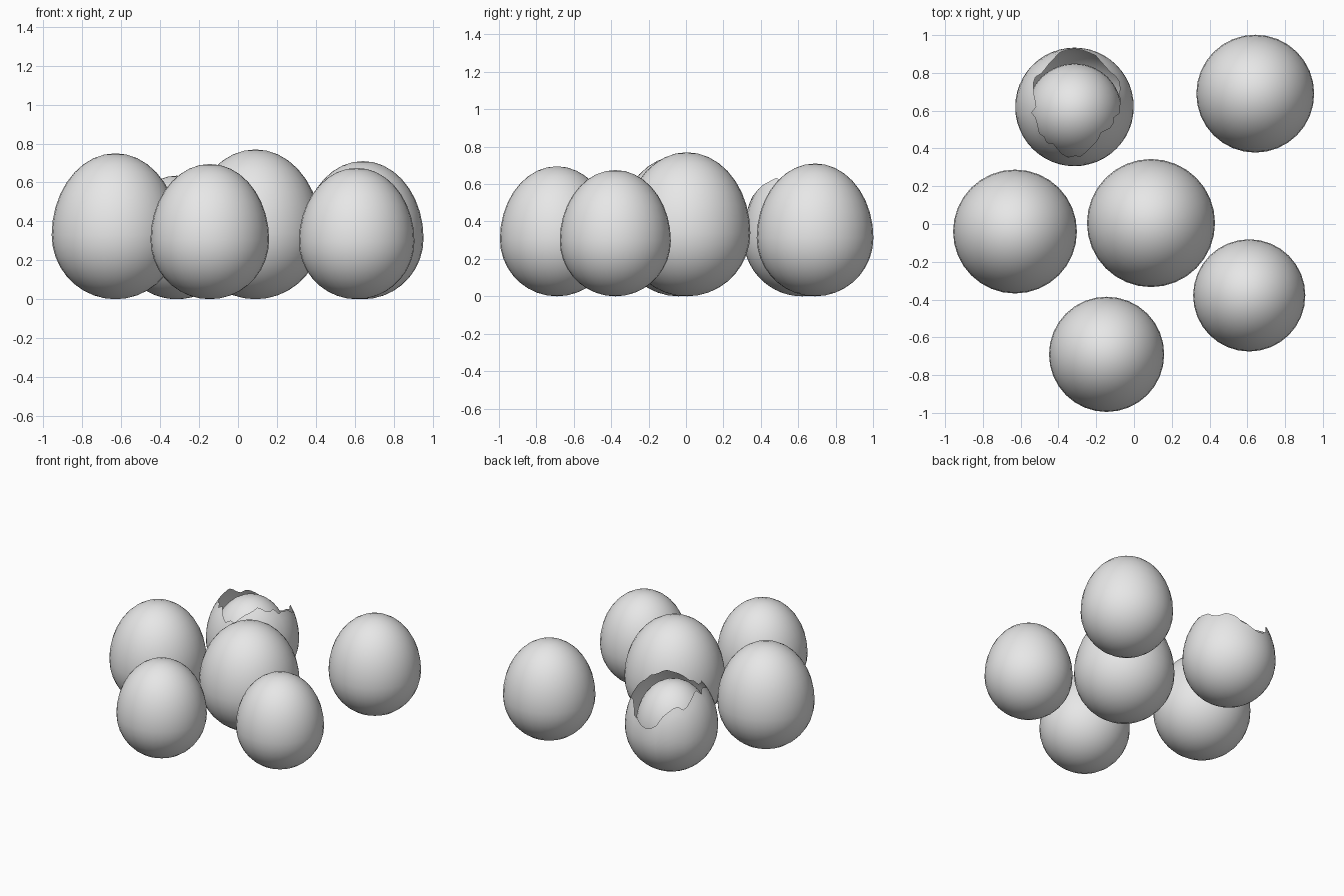
import bpy
import bmesh
import math
import random

cube = bpy.data.objects.get("Cube")
if cube:
    bpy.data.objects.remove(cube, do_unlink=True)

random.seed(4)
SEGMENTS = 32
RINGS = 18
WIDEST = 0.44  # height fraction of the widest ring


def make_material(name, colour):
    mat = bpy.data.materials.new(name)
    mat.use_nodes = True
    mat.diffuse_color = colour
    mat.node_tree.nodes["Principled BSDF"].inputs["Base Color"].default_value = colour
    return mat


shell_grey = make_material("eggshell_grey", (0.8, 0.8, 0.8, 1))


def egg_point(angle, lat, radius, height):
    """Point on an egg standing on the ground, lat running from -pi/2 to pi/2."""
    waist = height * WIDEST
    semi = height - waist if lat > 0 else waist
    r = radius * math.cos(lat)
    return (r * math.cos(angle), r * math.sin(angle), waist + semi * math.sin(lat))


def finish(bm, name, location):
    bmesh.ops.recalc_face_normals(bm, faces=bm.faces)
    mesh = bpy.data.meshes.new(name)
    bm.to_mesh(mesh)
    bm.free()
    mesh.materials.append(shell_grey)
    mesh.polygons.foreach_set("use_smooth", [True] * len(mesh.polygons))
    obj = bpy.data.objects.new(name, mesh)
    obj.location = location
    bpy.context.collection.objects.link(obj)
    return obj


def make_egg(name, x, y, radius, height, z=0.0, rim=None):
    """Whole egg, or an open shell when rim gives the top latitude per column."""
    columns = len(rim) if rim else SEGMENTS
    tops = rim or [math.pi / 2] * columns
    bm = bmesh.new()
    bottom = bm.verts.new((0, 0, 0))
    last = RINGS if rim else RINGS - 1
    rings = []
    for i in range(1, last + 1):
        t = i / RINGS
        rings.append([
            bm.verts.new(egg_point(math.tau * j / columns,
                                   -math.pi / 2 + t * (tops[j] + math.pi / 2),
                                   radius, height))
            for j in range(columns)])
    for j in range(columns):
        k = (j + 1) % columns
        bm.faces.new((bottom, rings[0][k], rings[0][j]))
        for low, high in zip(rings, rings[1:]):
            bm.faces.new((low[j], low[k], high[k], high[j]))
    if not rim:
        top = bm.verts.new((0, 0, height))
        for j in range(columns):
            bm.faces.new((rings[-1][j], rings[-1][(j + 1) % columns], top))
    return finish(bm, name, (x, y, z))


# Whole eggs: name, x, y, radius, height
for egg in (
    ("right_egg", -0.63, -0.04, 0.328, 0.75),
    ("centre_egg", 0.09, 0.005, 0.339, 0.77),
    ("front_egg", -0.145, -0.69, 0.305, 0.695),
    ("left_front_egg", 0.61, -0.378, 0.297, 0.675),
    ("left_back_egg", 0.642, 0.69, 0.312, 0.71),
):
    make_egg(*egg)

# Hatched shell: jagged rim that dips at the back and a little at the front
SHELL_RADIUS, SHELL_HEIGHT = 0.314, 0.72
RIM_HEIGHTS = (0.59, 0.52, 0.42, 0.55, 0.61, 0.60, 0.53, 0.63)  # every 45 degrees from +x
SHELL_COLUMNS = 48


def rim_latitude(column):
    pos = column / SHELL_COLUMNS * len(RIM_HEIGHTS)
    i = int(pos)
    blend = (1 - math.cos(math.pi * (pos - i))) / 2
    z = RIM_HEIGHTS[i] * (1 - blend) + RIM_HEIGHTS[(i + 1) % len(RIM_HEIGHTS)] * blend
    z += random.uniform(-0.02, 0.02)
    waist = SHELL_HEIGHT * WIDEST
    return math.asin((z - waist) / (SHELL_HEIGHT - waist))


make_egg("broken_shell", -0.315, 0.62, SHELL_RADIUS, SHELL_HEIGHT,
         rim=[rim_latitude(j) for j in range(SHELL_COLUMNS)])

# Smaller smooth body inside the broken shell
make_egg("inner_egg", -0.315, 0.60, 0.25, 0.55, z=0.085)
